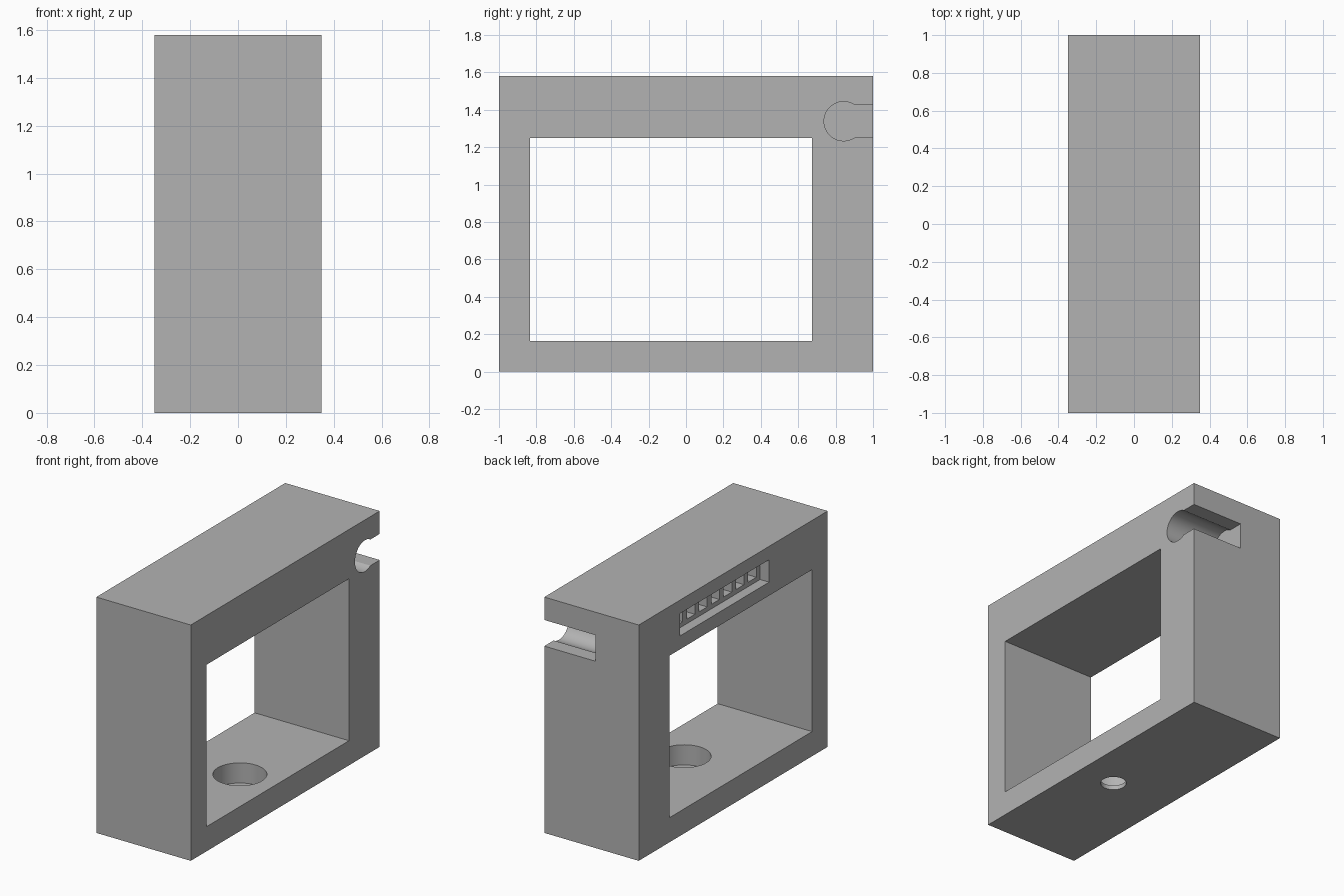
import bpy
import bmesh
from math import asin, cos, sin, pi, radians

old = bpy.data.objects.get("Cube")
if old:
    bpy.data.objects.remove(old, do_unlink=True)

grey = bpy.data.materials.new("plain grey")
grey.use_nodes = True
colour = (0.45, 0.45, 0.45, 1)
grey.diffuse_color = colour
grey.node_tree.nodes["Principled BSDF"].inputs["Base Color"].default_value = colour


def prism(name, bottom, offset):
    """Solid made by extruding a closed outline along an offset."""
    bm = bmesh.new()
    face = bm.faces.new([bm.verts.new(p) for p in bottom])
    new = bmesh.ops.extrude_face_region(bm, geom=[face])["geom"]
    bmesh.ops.translate(bm, vec=offset,
                        verts=[v for v in new if isinstance(v, bmesh.types.BMVert)])
    bmesh.ops.recalc_face_normals(bm, faces=bm.faces)
    mesh = bpy.data.meshes.new(name)
    bm.to_mesh(mesh)
    bm.free()
    mesh.materials.append(grey)
    obj = bpy.data.objects.new(name, mesh)
    bpy.context.collection.objects.link(obj)
    return obj


def box(name, x, y, z):
    outline = [(x[0], y[0], z[0]), (x[0], y[1], z[0]),
               (x[0], y[1], z[1]), (x[0], y[0], z[1])]
    return prism(name, outline, (x[1] - x[0], 0, 0))


def cylinder(name, x, y, radius, z, sides=64):
    outline = [(x + radius * cos(2 * pi * i / sides),
                y + radius * sin(2 * pi * i / sides), z[0]) for i in range(sides)]
    return prism(name, outline, (0, 0, z[1] - z[0]))


def carve(target, cutter):
    cutter.hide_render = True
    bpy.context.view_layer.objects.active = target
    mod = target.modifiers.new("cut", 'BOOLEAN')
    mod.operation = 'DIFFERENCE'
    mod.solver = 'EXACT'
    mod.object = cutter
    bpy.ops.object.modifier_apply(modifier=mod.name)
    bpy.data.objects.remove(cutter, do_unlink=True)


# Solid block with a large window through it
frame = box("frame", (-0.35, 0.35), (-1, 1), (0, 1.58))
carve(frame, box("window_cutter", (-0.5, 0.5), (-0.835, 0.675), (0.165, 1.25)))

# Keyhole channel in the upper back corner, open to the back and left
cy, cz, r, half = 0.843, 1.339, 0.105, 0.0875
start = asin(half / r)
steps = 40
arc = [start + (2 * pi - 2 * start) * i / steps for i in range(steps + 1)]
keyhole = [(-0.03, cy + r * cos(a), cz + r * sin(a)) for a in arc]
keyhole += [(-0.03, 1.1, cz - half), (-0.03, 1.1, cz + half)]
carve(frame, prism("keyhole_cutter", keyhole, (0.5, 0, 0)))

# Shallow socket recess on the right side, with a row of square pockets
carve(frame, box("recess_cutter", (-0.5, -0.283), (-0.38, 0.565), (1.34, 1.49)))
for i in range(7):
    y = 0.0925 + (i - 3) * 0.13
    carve(frame, box("pocket_cutter", (-0.32, -0.1),
                     (y - 0.043, y + 0.043), (1.37, 1.46)))

# Counterbored screw hole in the floor
carve(frame, cylinder("counterbore_cutter", 0.084, -0.1, 0.164, (0.03, 0.3)))
carve(frame, cylinder("screw_hole_cutter", 0.084, -0.1, 0.08, (-0.1, 0.1)))

# Smooth the round walls, keep the edges crisp
bpy.ops.object.select_all(action='DESELECT')
frame.select_set(True)
bpy.context.view_layer.objects.active = frame
bpy.ops.object.shade_smooth_by_angle(angle=radians(30))
